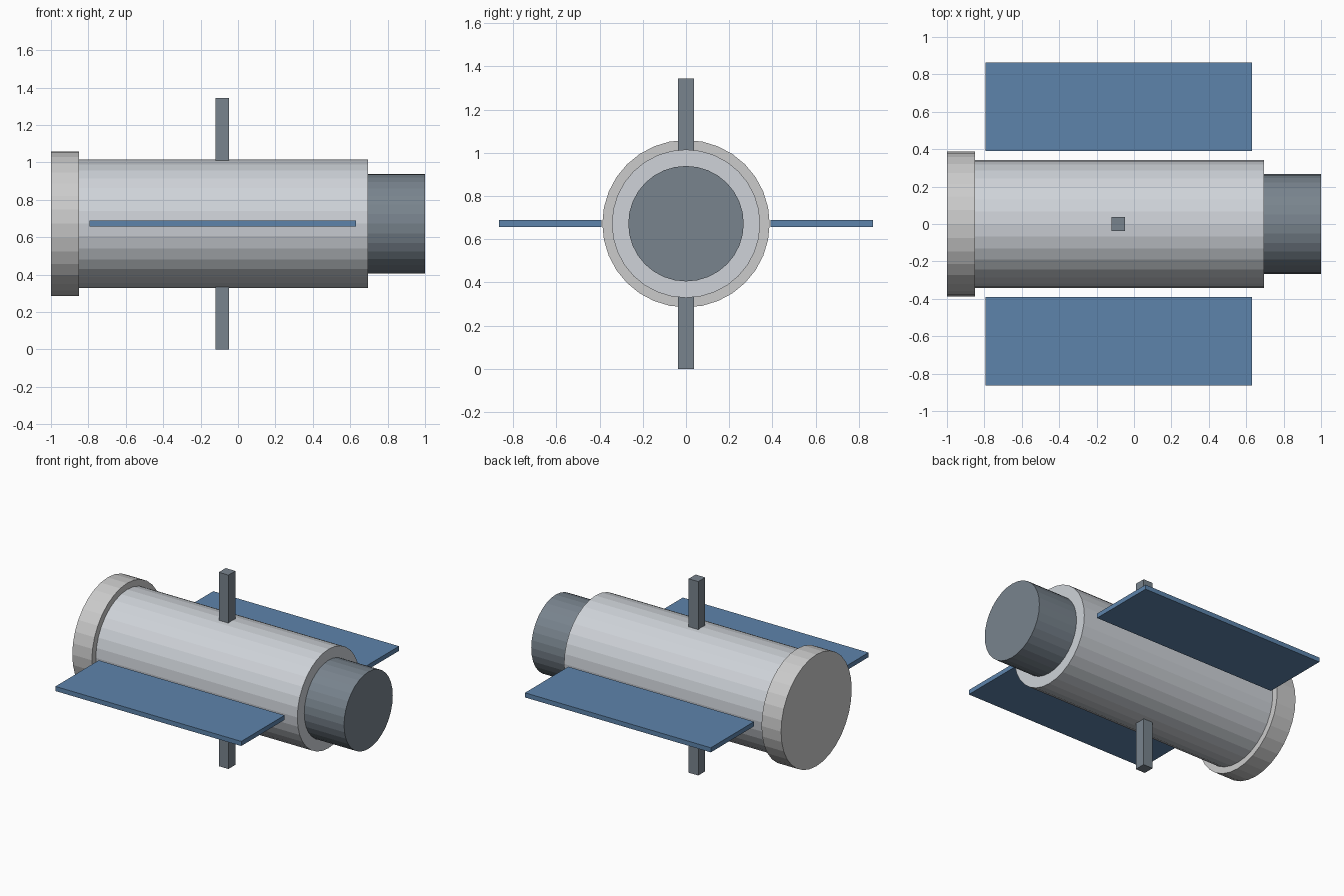
import bpy
from math import pi

if "Cube" in bpy.data.objects:
    bpy.data.objects.remove(bpy.data.objects["Cube"])

ZC = 0.672  # height of the long axis


def material(name, color):
    m = bpy.data.materials.new(name)
    m.diffuse_color = (*color, 1)
    m.use_nodes = True
    m.node_tree.nodes["Principled BSDF"].inputs["Base Color"].default_value = m.diffuse_color
    return m


light = material("light_grey", (0.62, 0.65, 0.69))
pale = material("pale_grey", (0.75, 0.75, 0.75))
slate = material("slate", (0.19, 0.23, 0.27))
blue = material("panel_blue", (0.11, 0.23, 0.41))


def drum(name, x0, x1, radius, mat):
    bpy.ops.mesh.primitive_cylinder_add(vertices=32, radius=radius, depth=x1 - x0,
                                        location=((x0 + x1) / 2, 0, ZC),
                                        rotation=(0, pi / 2, 0))
    ob = bpy.context.object
    ob.name = name
    ob.data.materials.append(mat)


def box(name, lo, hi, mat):
    bpy.ops.mesh.primitive_cube_add(size=1, location=[(a + b) / 2 for a, b in zip(lo, hi)])
    ob = bpy.context.object
    ob.name = name
    ob.scale = [b - a for a, b in zip(lo, hi)]
    bpy.ops.object.transform_apply(location=False, rotation=False, scale=True)
    ob.data.materials.append(mat)


# Stepped cylindrical hull
drum("end_flange", -1.0, -0.85, 0.387, pale)
drum("main_body", -0.85, 0.695, 0.343, light)
drum("docking_collar", 0.695, 1.0, 0.267, slate)

# Side panels, floating just clear of the hull
box("panel_left", (-0.795, 0.39, ZC - 0.016), (0.63, 0.864, ZC + 0.016), blue)
box("panel_right", (-0.795, -0.864, ZC - 0.016), (0.63, -0.39, ZC + 0.016), blue)

# Vertical masts above and below
box("mast_top", (-0.121, -0.038, ZC + 0.336), (-0.047, 0.038, 2 * ZC), slate)
box("mast_bottom", (-0.121, -0.038, 0), (-0.047, 0.038, ZC - 0.336), slate)
